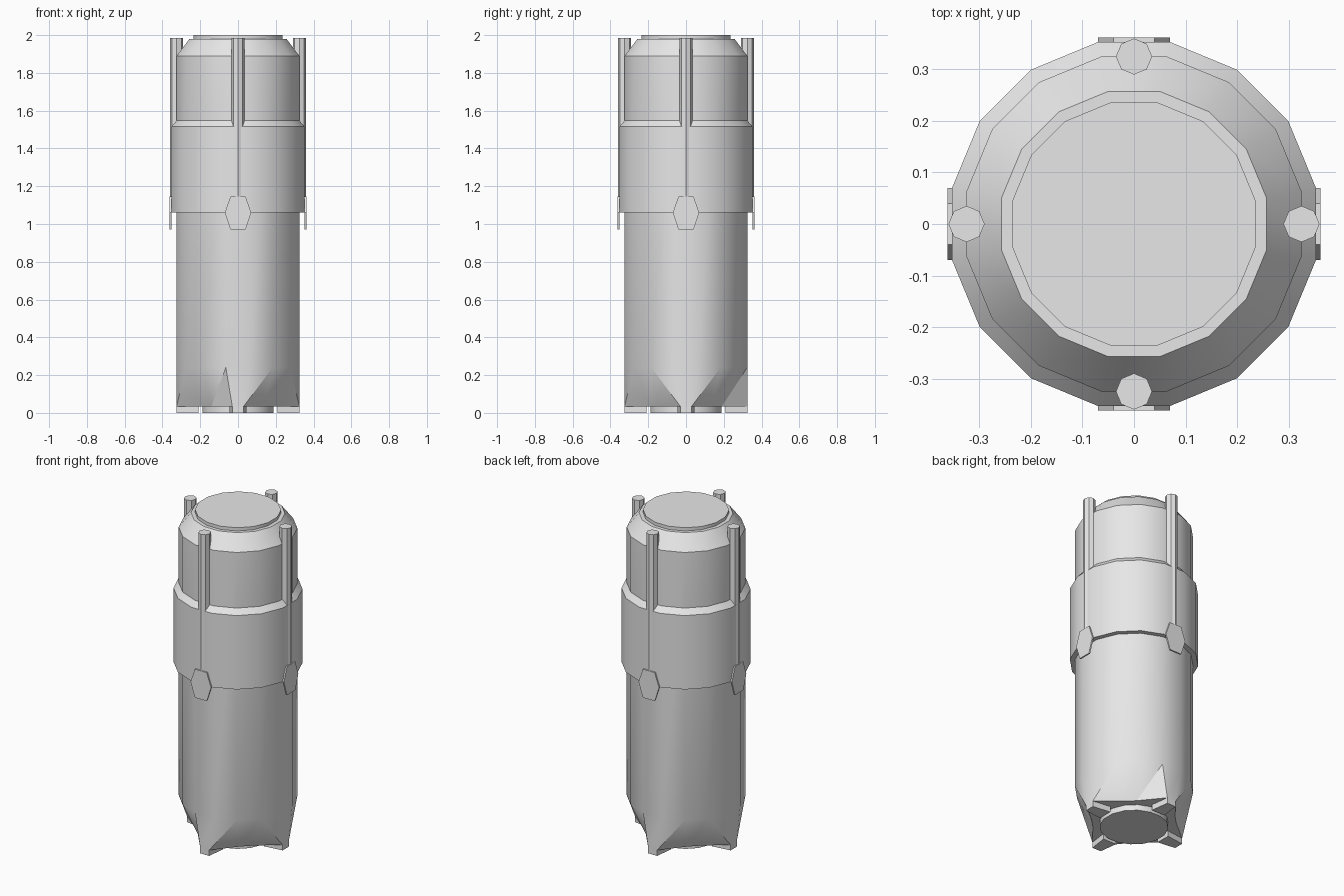
import bpy, bmesh, math
from mathutils import Matrix, Vector

cube = bpy.data.objects.get("Cube")
if cube:
    bpy.data.objects.remove(cube, do_unlink=True)

grey = bpy.data.materials.new("light_grey")
grey.use_nodes = True
grey.diffuse_color = (0.8, 0.8, 0.8, 1)
grey.node_tree.nodes["Principled BSDF"].inputs["Base Color"].default_value = (0.8, 0.8, 0.8, 1)

SIDES = 16
parts = []


def finish(name, bm):
    bmesh.ops.recalc_face_normals(bm, faces=bm.faces[:])
    mesh = bpy.data.meshes.new(name)
    bm.to_mesh(mesh)
    bm.free()
    mesh.materials.append(grey)
    ob = bpy.data.objects.new(name, mesh)
    bpy.context.collection.objects.link(ob)
    parts.append(ob)


def ring(radius, z, sides=SIDES, turn=0.5):
    step = math.tau / sides
    return [Vector((radius * math.cos((i + turn) * step),
                    radius * math.sin((i + turn) * step), z)) for i in range(sides)]


def loft(name, rings, split=None):
    """Skin closed rings of points, cap both ends; split chooses a diagonal on the first band."""
    bm = bmesh.new()
    loops = [[bm.verts.new(p) for p in r] for r in rings]
    for band, (low, high) in enumerate(zip(loops, loops[1:])):
        n = len(low)
        for i in range(n):
            j = (i + 1) % n
            cut = split(i) if split and band == 0 else None
            if cut == "rising":
                bm.faces.new((low[i], low[j], high[j]))
                bm.faces.new((low[i], high[j], high[i]))
            elif cut == "falling":
                bm.faces.new((low[i], low[j], high[i]))
                bm.faces.new((low[j], high[j], high[i]))
            else:
                bm.faces.new((low[i], low[j], high[j], high[i]))
    bm.faces.new(loops[0])
    bm.faces.new(loops[-1])
    finish(name, bm)


def quarter(q):
    return Matrix.Rotation(q * math.pi / 2, 4, "Z")


# Main body: four-legged base with carved diagonals, chamfered top
FOOT_Z = 0.035
base = [quarter(q) @ Vector((x, y, FOOT_Z)) for q in range(4)
        for x, y in ((0.325, 0.03), (0.19, 0.14), (0.14, 0.19), (0.03, 0.325))]


def carve(i):
    if i % 4 == 0 or i % 8 == 2:
        return "rising"
    return "falling" if i % 4 == 2 else None


loft("body", [base, ring(0.331, 0.24), ring(0.331, 1.89), ring(0.262, 1.98)], carve)

# Upper sleeve, top cap and bottom disc
loft("sleeve", [ring(0.36, 1.06), ring(0.36, 1.515), ring(0.329, 1.55)])
loft("top_cap", [ring(0.24, 1.975), ring(0.24, 2.0)])
loft("bottom_disc", [ring(0.192, 0), ring(0.192, FOOT_Z + 0.005)])

# One rod, hexagonal plate and foot on each of the four sides
for q in range(4):
    turn = quarter(q)
    side = ("left", "back", "right", "front")[q]
    shift = Vector((0.325, 0, 0))
    loft(side + "_rod", [[turn @ (p + shift) for p in ring(0.035, z, 8, 0)]
                         for z in (1.07, 1.985)])
    outline = ((0.07, 1.06), (0.04, 1.145), (-0.04, 1.145),
               (-0.07, 1.06), (-0.04, 0.97), (0.04, 0.97))
    loft(side + "_plate", [[turn @ Vector((x, y, z)) for y, z in outline]
                           for x in (0.353, 0.362)])
    plan = ((0.325, 0.03), (0.21, 0.045), (0.21, -0.045), (0.325, -0.03))
    loft(side + "_foot", [[turn @ Vector((x, y, z)) for x, y in plan]
                          for z in (0, FOOT_Z)])

# Smooth round walls, keep creases sharp
bpy.ops.object.select_all(action="DESELECT")
for ob in parts:
    ob.select_set(True)
bpy.context.view_layer.objects.active = parts[0]
bpy.ops.object.shade_smooth_by_angle(angle=math.radians(30))
